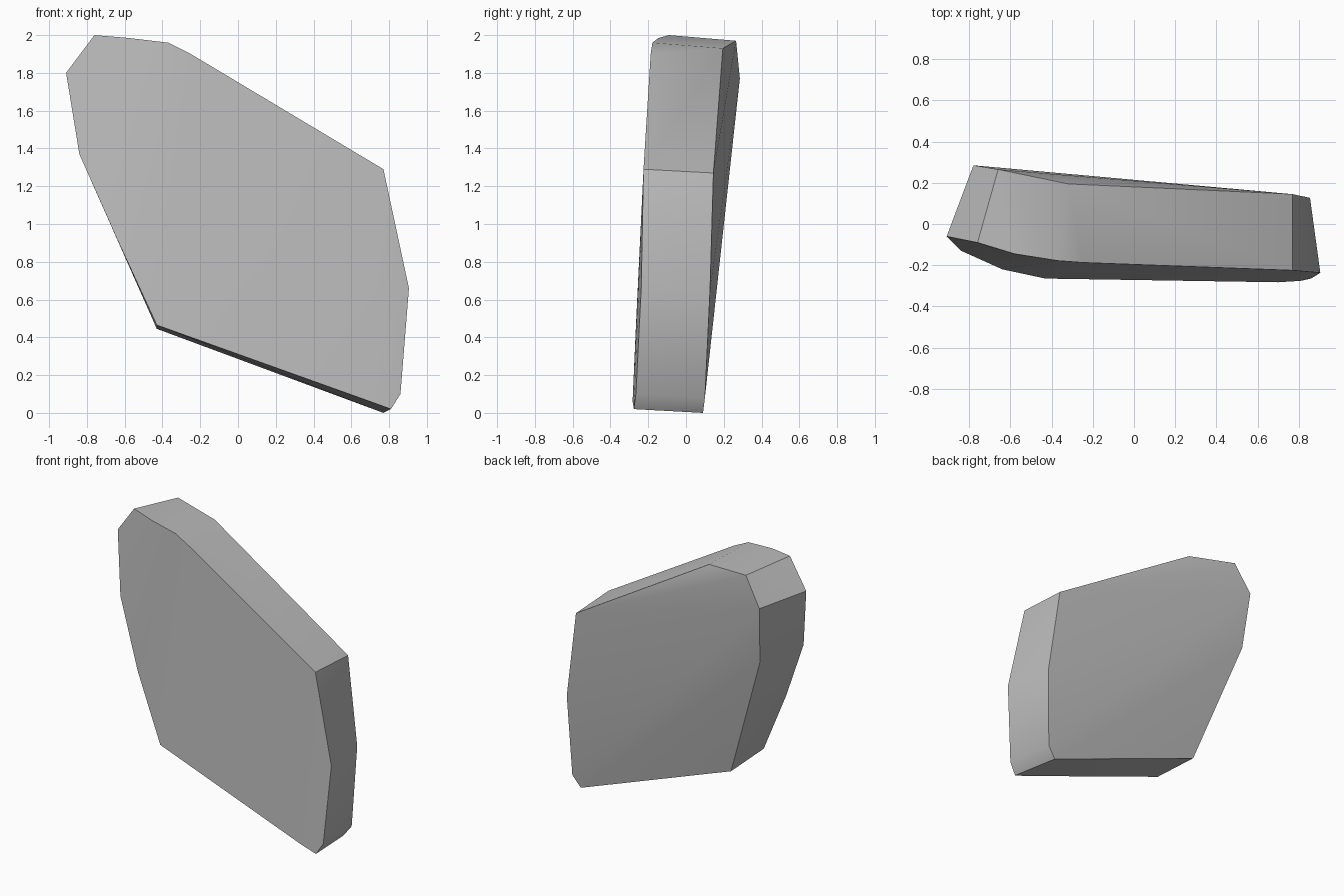
import bpy
import bmesh
import math

old = bpy.data.objects.get("Cube")
if old:
    bpy.data.objects.remove(old, do_unlink=True)

# Plain stone grey
grey = bpy.data.materials.new("stone_grey")
grey.use_nodes = True
colour = (0.5, 0.5, 0.5, 1)
grey.diffuse_color = colour
grey.node_tree.nodes["Principled BSDF"].inputs["Base Color"].default_value = colour

# Front rim, clockwise from the upper left corner
front_rim = [
    (-0.91, -0.06, 1.80), (-0.76, -0.09, 2.00), (-0.58, -0.145, 1.985),
    (-0.37, -0.178, 1.96), (-0.25, -0.187, 1.90), (0.77, -0.225, 1.29),
    (0.905, -0.237, 0.66), (0.86, -0.265, 0.10), (0.81, -0.276, 0.02),
    (0.70, -0.283, 0.06), (-0.43, -0.265, 0.465), (-0.64, -0.22, 0.92),
    (-0.84, -0.13, 1.37),
]
# Back rim, same direction
back_rim = [
    (-0.78, 0.285, 1.77), (-0.66, 0.265, 1.97), (-0.32, 0.195, 1.93),
    (0.77, 0.145, 1.27), (0.855, 0.127, 0.65), (0.83, 0.10, 0.08),
    (0.77, 0.09, 0.0), (-0.43, 0.105, 0.445), (-0.75, 0.235, 1.36),
]

# Chipped slab: the convex skin around both rims
bm = bmesh.new()
for point in front_rim + back_rim:
    bm.verts.new(point)
hull = bmesh.ops.convex_hull(bm, input=bm.verts)
loose = [v for v in bm.verts if not v.link_faces]
bmesh.ops.delete(bm, geom=loose, context="VERTS")
bmesh.ops.recalc_face_normals(bm, faces=bm.faces)
mesh = bpy.data.meshes.new("stone_slab")
bm.to_mesh(mesh)
bm.free()

slab = bpy.data.objects.new("stone_slab", mesh)
bpy.context.collection.objects.link(slab)
mesh.materials.append(grey)

# Soft facets with crisp rims
bpy.ops.object.select_all(action="DESELECT")
slab.select_set(True)
bpy.context.view_layer.objects.active = slab
bpy.ops.object.shade_smooth_by_angle(angle=math.radians(30))
